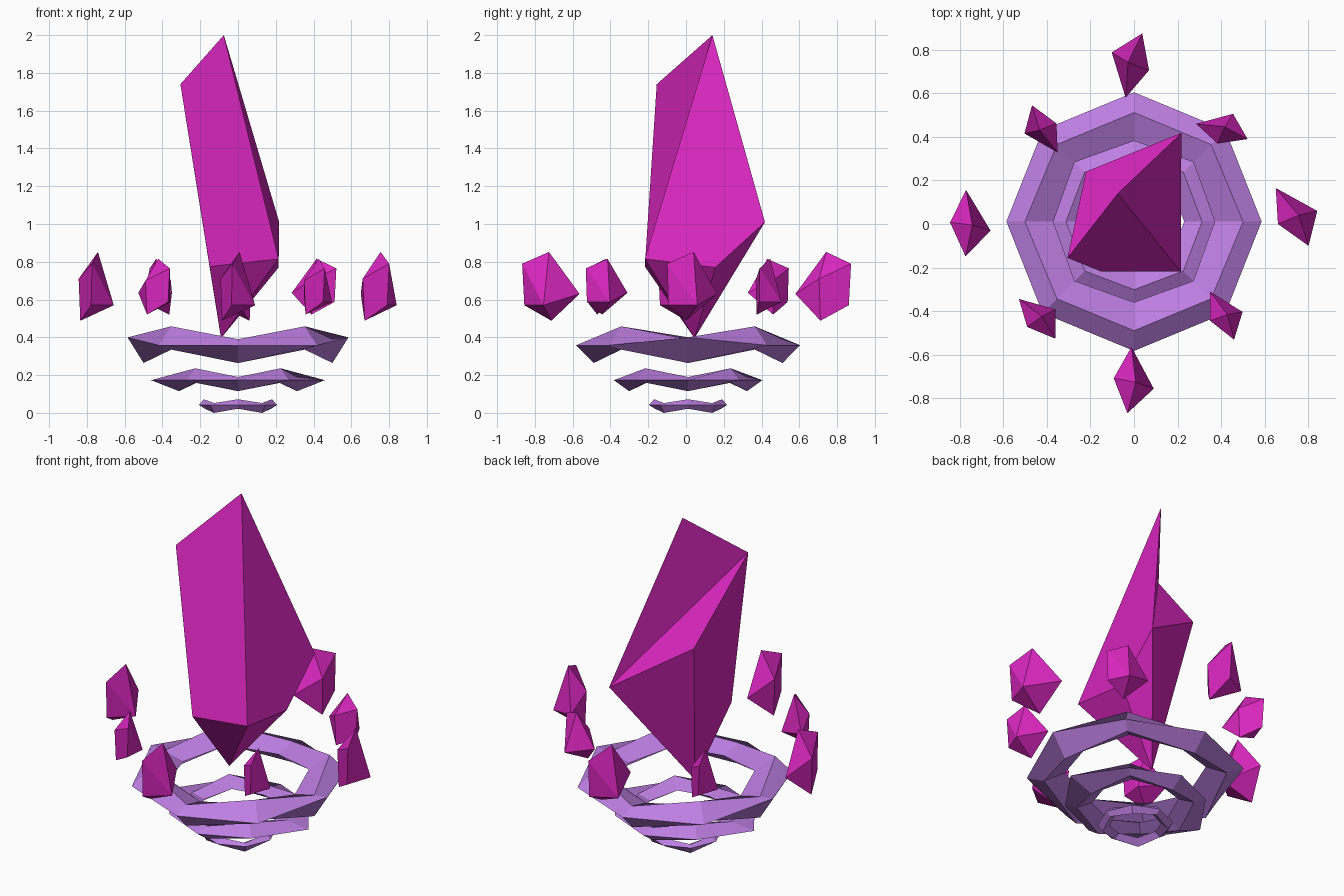
import bpy, bmesh, math
from mathutils import Vector, Matrix

if "Cube" in bpy.data.objects:
    bpy.data.objects.remove(bpy.data.objects["Cube"])


def material(name, color):
    m = bpy.data.materials.new(name)
    m.diffuse_color = (*color, 1)
    m.use_nodes = True
    m.node_tree.nodes["Principled BSDF"].inputs["Base Color"].default_value = m.diffuse_color
    return m


MAGENTA = material("magenta_crystal", (0.70, 0.02, 0.52))
PURPLE = material("purple_stone", (0.51, 0.21, 0.76))


def make_object(name, bm, mat):
    bmesh.ops.recalc_face_normals(bm, faces=bm.faces)
    me = bpy.data.meshes.new(name)
    bm.to_mesh(me)
    bm.free()
    me.materials.append(mat)
    ob = bpy.data.objects.new(name, me)
    bpy.context.collection.objects.link(ob)
    return ob


# Large leaning crystal
points = {
    "tip": (-0.075, 0.14, 2.0), "notch": (-0.305, -0.155, 1.74),
    "front_left": (-0.15, -0.218, 0.775), "front_right": (0.215, -0.218, 0.815),
    "right": (0.215, 0.155, 0.77), "back_right": (0.218, 0.418, 1.01),
    "back_left": (-0.22, 0.24, 1.29), "base": (-0.09, 0.045, 0.395),
}
facets = [
    "tip notch front_left front_right", "tip front_right right back_right",
    "notch tip back_right", "notch back_right back_left",
    "notch back_left base front_left", "front_left base front_right",
    "front_right base right", "right base back_right", "back_right base back_left",
]
bm = bmesh.new()
v = {k: bm.verts.new(p) for k, p in points.items()}
for f in facets:
    bm.faces.new([v[k] for k in f.split()])
make_object("large_crystal", bm, MAGENTA)


# Rings: eight corners, diamond section, heights alternating between corners.
# Each section runs outer, top, inner, bottom as (radius, z).
def ring(name, axis, diagonal, side=None):
    bm = bmesh.new()
    loops = []
    for i in range(8):
        section = diagonal if i % 2 else axis
        if side and i % 4 == 0:
            section = side
        a = i * math.pi / 4
        loops.append([bm.verts.new((r * math.cos(a), r * math.sin(a) + 0.011, z))
                      for r, z in section])
    for i in range(8):
        p, q = loops[i], loops[(i + 1) % 8]
        for j in range(4):
            k = (j + 1) % 4
            bm.faces.new((p[j], q[j], q[k], p[k]))
    make_object(name, bm, PURPLE)


ring("upper_ring",
     [(0.593, 0.358), (0.5, 0.39), (0.37, 0.36), (0.5, 0.264)],
     [(0.593, 0.358), (0.5, 0.458), (0.385, 0.38), (0.5, 0.335)],
     [(0.585, 0.40), (0.5, 0.39), (0.37, 0.36), (0.5, 0.264)])
ring("middle_ring",
     [(0.393, 0.173), (0.312, 0.19), (0.23, 0.17), (0.312, 0.115)],
     [(0.385, 0.173), (0.32, 0.236), (0.235, 0.185), (0.32, 0.16)],
     [(0.46, 0.173), (0.312, 0.19), (0.23, 0.17), (0.312, 0.115)])
ring("lower_ring",
     [(0.207, 0.042), (0.18, 0.072), (0.14, 0.045), (0.175, 0.022)],
     [(0.207, 0.042), (0.18, 0.052), (0.14, 0.035), (0.18, 0.0)])

# Shard shape, relative to its own centre
SHARD = [
    (0.01, 0.0, 0.192), (0.055, -0.14, 0.13), (0.095, 0.02, -0.09),
    (0.045, -0.133, -0.09), (-0.095, 0.125, -0.03),
    (-0.075, -0.04, -0.172), (-0.085, -0.04, 0.05),
]


def shard(name, x, y, turn, scale):
    bm = bmesh.new()
    rot = Matrix.Rotation(math.radians(turn), 3, "Z")
    for p in SHARD:
        bm.verts.new(rot @ Vector(p) * scale + Vector((x, y, 0.66)))
    bmesh.ops.convex_hull(bm, input=bm.verts)
    bmesh.ops.dissolve_limit(bm, angle_limit=math.radians(8), verts=bm.verts, edges=bm.edges)
    make_object(name, bm, MAGENTA)


# Circle of floating shards
for name, x, y, turn, scale in [
    ("shard_right", 0.745, 0.04, 0, 1), ("shard_left", -0.75, 0, -30, 1),
    ("shard_front", 0.0, -0.72, -33, 1), ("shard_back", -0.02, 0.735, 136, 1),
    ("shard_back_right", 0.41, 0.44, 44, 0.81), ("shard_back_left", -0.425, 0.43, 179, 0.81),
    ("shard_front_left", -0.43, -0.425, 13, 0.81), ("shard_front_right", 0.42, -0.415, -3, 0.81),
]:
    shard(name, x, y, turn, scale)
